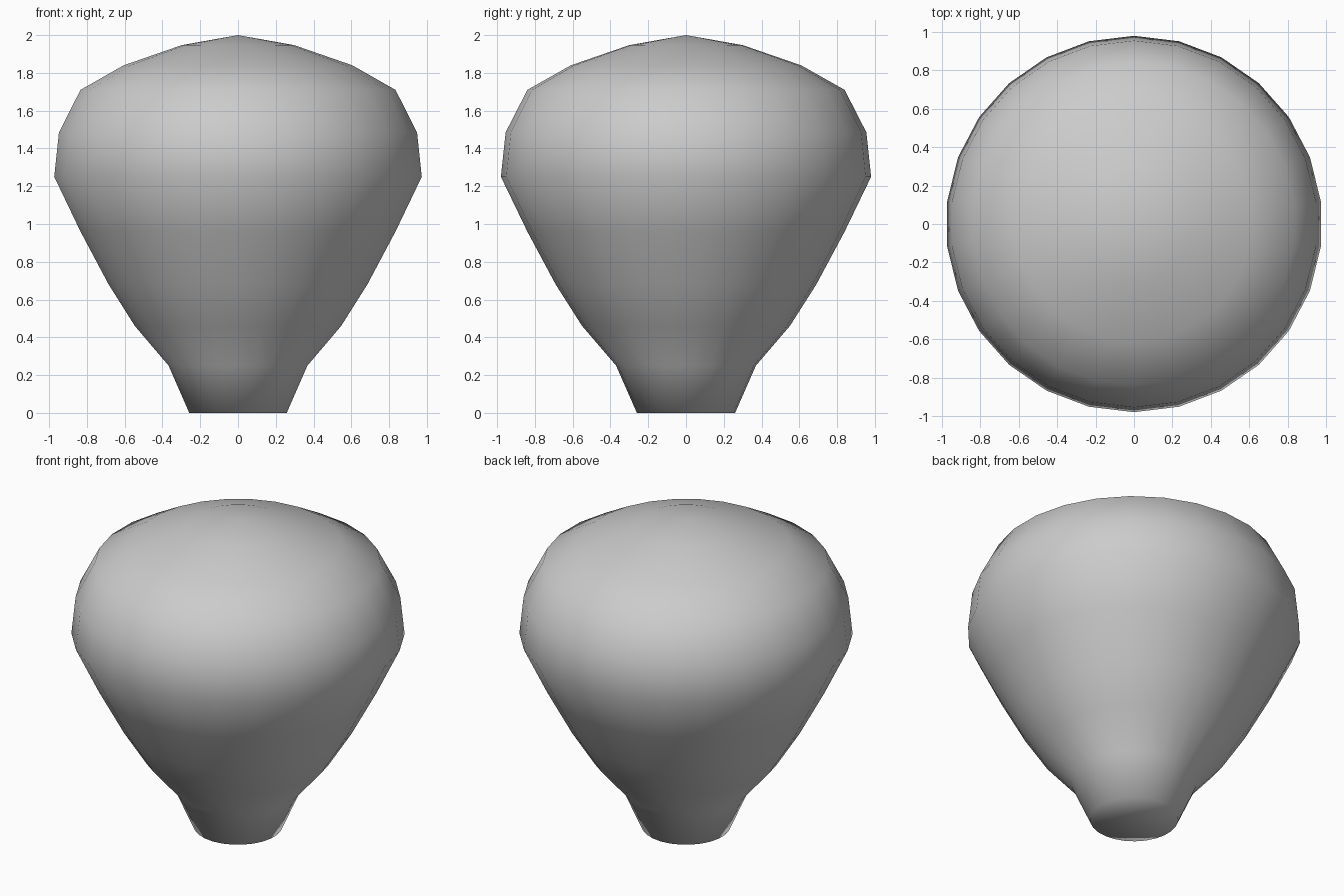
import bpy, bmesh
from math import sin, cos, pi

if "Cube" in bpy.data.objects:
    bpy.data.objects.remove(bpy.data.objects["Cube"])

SEGMENTS = 26
# (radius, height) from the foot up to just below the tip
PROFILE = [(0.26, 0.0), (0.37, 0.25), (0.55, 0.46), (0.69, 0.68), (0.84, 0.96),
           (0.98, 1.25), (0.955, 1.485), (0.84, 1.71), (0.61, 1.84), (0.30, 1.947)]


def ring(bm, r, z):
    # first corner points to +y
    return [bm.verts.new((r * sin(2 * pi * i / SEGMENTS), r * cos(2 * pi * i / SEGMENTS), z))
            for i in range(SEGMENTS)]


bm = bmesh.new()
rings = [ring(bm, r, z) for r, z in PROFILE]

# Side walls
for low, high in zip(rings, rings[1:]):
    for i in range(SEGMENTS):
        j = (i + 1) % SEGMENTS
        bm.faces.new((low[i], low[j], high[j], high[i]))

# Closed foot and pointed crown
for rim, z in ((rings[0], 0.0), (rings[-1], 2.0)):
    tip = bm.verts.new((0, 0, z))
    for i in range(SEGMENTS):
        bm.faces.new((rim[i], rim[(i + 1) % SEGMENTS], tip))

bmesh.ops.recalc_face_normals(bm, faces=bm.faces[:])
for f in bm.faces:
    f.smooth = True

mesh = bpy.data.meshes.new("balloon_body")
bm.to_mesh(mesh)
bm.free()
bpy.context.collection.objects.link(bpy.data.objects.new("balloon_body", mesh))
